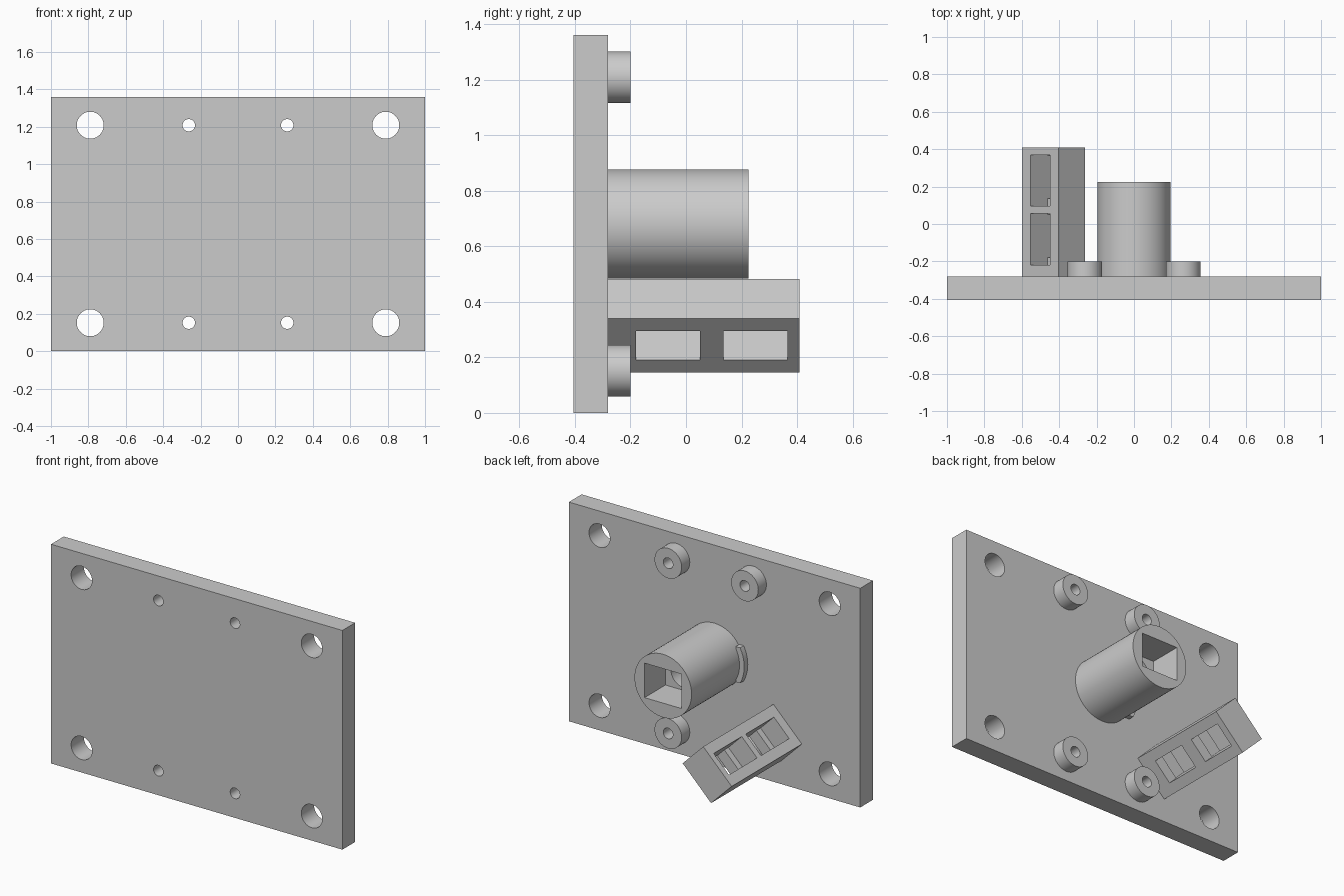
import bpy
import math
from mathutils import Matrix

cube = bpy.data.objects.get("Cube")
if cube:
    bpy.data.objects.remove(cube, do_unlink=True)

grey = bpy.data.materials.new("light_grey")
grey.use_nodes = True
grey.diffuse_color = (0.6, 0.6, 0.6, 1)
grey.node_tree.nodes["Principled BSDF"].inputs["Base Color"].default_value = (0.6, 0.6, 0.6, 1)

BACK = -0.28          # rear surface of the plate
FRONT = -0.405


def finish(ob, name):
    ob.name = name
    ob.data.materials.clear()
    ob.data.materials.append(grey)
    return ob


def box(name, x, y, z):
    """Box from (min, max) ranges on each axis."""
    bpy.ops.mesh.primitive_cube_add(size=1)
    ob = bpy.context.object
    mid = [(a + b) / 2 for a, b in (x, y, z)]
    size = [b - a for a, b in (x, y, z)]
    ob.data.transform(Matrix.Translation(mid) @ Matrix.Diagonal((*size, 1)))
    return finish(ob, name)


def rod(name, x, z, radius, y0, y1, sides=48):
    """Cylinder running along y."""
    bpy.ops.mesh.primitive_cylinder_add(vertices=sides, radius=radius, depth=y1 - y0)
    ob = bpy.context.object
    ob.data.transform(Matrix.Translation((x, (y0 + y1) / 2, z)) @ Matrix.Rotation(math.pi / 2, 4, "X"))
    return finish(ob, name)


def combine(ob, cutters, operation="DIFFERENCE"):
    """Apply booleans and remove the cutters."""
    bpy.context.view_layer.objects.active = ob
    for cutter in cutters:
        mod = ob.modifiers.new("cut", "BOOLEAN")
        mod.operation = operation
        mod.solver = "EXACT"
        mod.object = cutter
        bpy.ops.object.modifier_apply(modifier=mod.name)
        bpy.data.objects.remove(cutter, do_unlink=True)


def smooth(ob):
    bpy.ops.object.select_all(action="DESELECT")
    ob.select_set(True)
    bpy.context.view_layer.objects.active = ob
    bpy.ops.object.shade_smooth_by_angle(angle=math.radians(30))


# Mounting plate with corner holes and screw holes
plate = box("mounting_plate", (-1, 1), (FRONT, BACK), (0, 1.36))
rows = (0.152, 1.208)
for z in rows:
    for side in (-1, 1):
        combine(plate, [rod("cutter", side * 0.79, z, 0.072, -0.5, -0.2),
                        rod("cutter", side * 0.263, z, 0.033, -0.5, -0.2)])
smooth(plate)

# Screw bosses
for z, level in zip(rows, ("lower", "upper")):
    for side, hand in ((1, "left"), (-1, "right")):
        boss = rod(f"{level}_{hand}_boss", side * 0.263, z, 0.093, BACK, -0.2)
        combine(boss, [rod("cutter", side * 0.263, z, 0.033, -0.5, 0)])
        smooth(boss)

# Round post with a rectangular socket and a bore behind it
AXIS = 0.68
post = rod("socket_post", 0, AXIS, 0.196, BACK, 0.225, 64)
combine(post, [box("cutter", (-0.127, 0.127), (0.02, 0.3), (AXIS - 0.107, AXIS + 0.107)),
               rod("cutter", 0, AXIS, 0.09, BACK + 0.01, 0.1)])
smooth(post)

# Small curved lip at the foot of the post
lip = rod("post_foot_lip", 0, AXIS, 0.228, BACK, BACK + 0.035, 64)
combine(lip, [box("cutter", (-0.17, 0.4), (-1, 1), (0, 1.4)),
              box("cutter", (-1, 0), (-1, 1), (AXIS - 0.4, AXIS - 0.11)),
              box("cutter", (-1, 0), (-1, 1), (AXIS + 0.11, AXIS + 0.4))])
smooth(lip)

# Tilted holder with two stepped openings, built upright then turned
holder = box("tilted_holder", (-0.138, 0.138), (BACK, 0.408), (-0.1, 0.1))
for shift in (0, 0.315):
    combine(holder, [
        box("cutter", (-0.074, 0.074), (-0.22 + shift, 0.055 + shift), (-0.03, 0.2)),
        box("cutter", (-0.074, 0.074), (-0.18 + shift, 0.05 + shift), (-0.2, 0.1))])
holder.data.transform(Matrix.Translation((-0.431, 0, 0.313)) @ Matrix.Rotation(-math.pi / 4, 4, "Y"))
